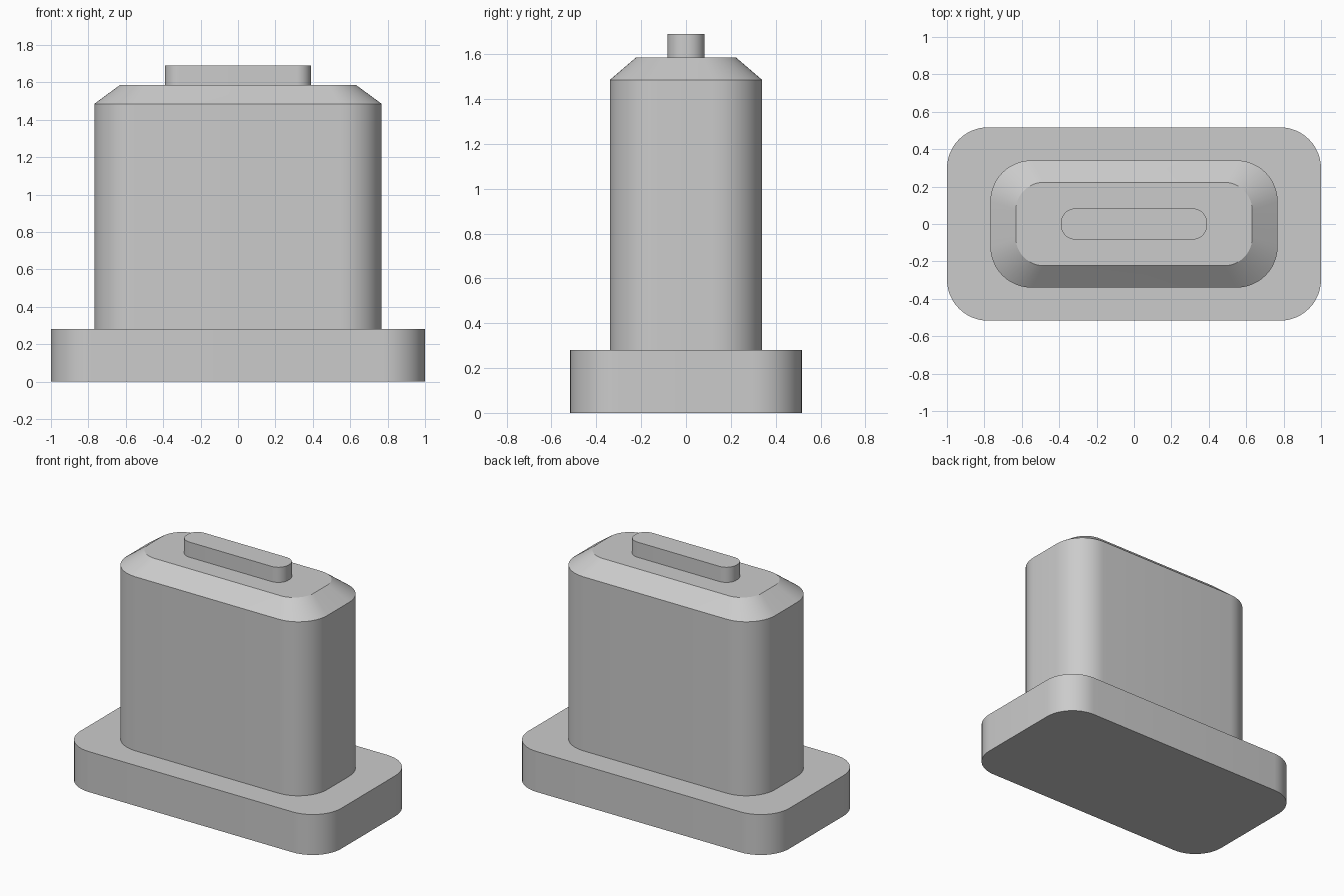
import bpy
import bmesh
from math import sin, cos, pi, radians

if "Cube" in bpy.data.objects:
    bpy.data.objects.remove(bpy.data.objects["Cube"], do_unlink=True)

STEPS = 12  # segments per rounded corner

grey = bpy.data.materials.new("light_grey")
grey.use_nodes = True
colour = (0.6, 0.6, 0.6, 1)
grey.diffuse_color = colour
grey.node_tree.nodes["Principled BSDF"].inputs["Base Color"].default_value = colour


def rounded_ring(bm, half_x, half_y, radius, z):
    """Ring of vertices around a rounded rectangle."""
    ring = []
    for i, (sx, sy) in enumerate([(1, 1), (-1, 1), (-1, -1), (1, -1)]):
        for s in range(STEPS + 1):
            a = (i + s / STEPS) * pi / 2
            ring.append(bm.verts.new((sx * (half_x - radius) + radius * cos(a),
                                      sy * (half_y - radius) + radius * sin(a), z)))
    return ring


def loft(name, sections):
    """Closed solid through rounded sections (half_x, half_y, radius, z)."""
    bm = bmesh.new()
    rings = [rounded_ring(bm, *s) for s in sections]
    for low, high in zip(rings, rings[1:]):
        n = len(low)
        for i in range(n):
            j = (i + 1) % n
            bm.faces.new((low[i], low[j], high[j], high[i]))
    bm.faces.new(rings[0][::-1])
    bm.faces.new(rings[-1])
    mesh = bpy.data.meshes.new(name)
    bm.to_mesh(mesh)
    bm.free()
    mesh.materials.append(grey)
    obj = bpy.data.objects.new(name, mesh)
    bpy.context.collection.objects.link(obj)
    bpy.ops.object.select_all(action="DESELECT")
    obj.select_set(True)
    bpy.context.view_layer.objects.active = obj
    bpy.ops.object.shade_smooth_by_angle(angle=radians(30))


# Wide foot plate
loft("base", [(1, 0.517, 0.22, 0), (1, 0.517, 0.22, 0.28)])

# Tall body with a sloped shoulder
loft("body", [(0.768, 0.34, 0.22, 0.28), (0.768, 0.34, 0.22, 1.485),
              (0.632, 0.223, 0.15, 1.585)])

# Narrow tab on top
loft("top_tab", [(0.39, 0.083, 0.075, 1.585), (0.39, 0.083, 0.075, 1.69)])
